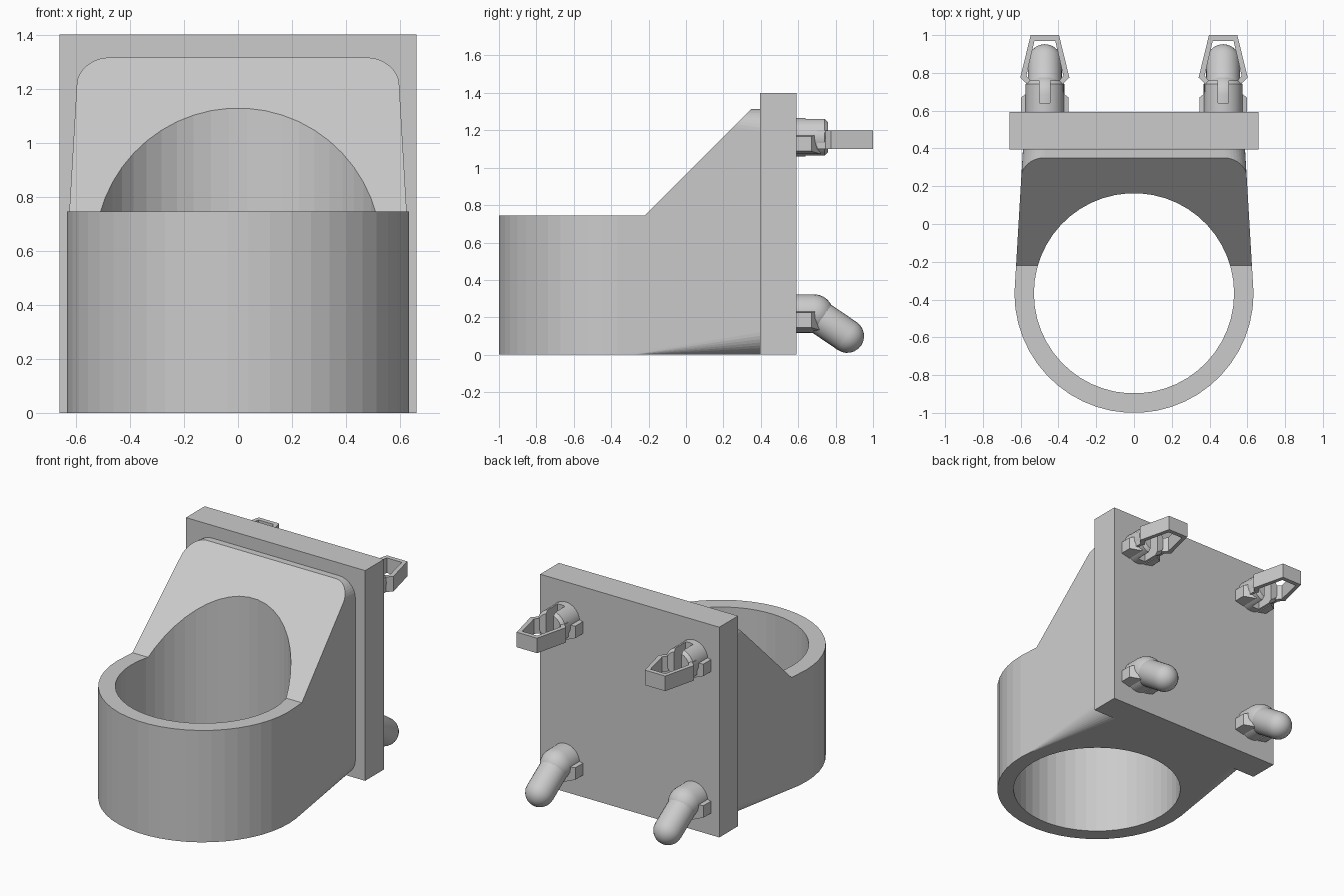
import bpy, bmesh
from math import sin, cos, pi, radians
from mathutils import Vector

if "Cube" in bpy.data.objects:
    bpy.data.objects.remove(bpy.data.objects["Cube"])


def link(name, bm):
    bmesh.ops.recalc_face_normals(bm, faces=bm.faces[:])
    me = bpy.data.meshes.new(name)
    bm.to_mesh(me)
    bm.free()
    ob = bpy.data.objects.new(name, me)
    bpy.context.collection.objects.link(ob)
    return ob


def hull(name, pts):
    bm = bmesh.new()
    for p in pts:
        bm.verts.new(p)
    res = bmesh.ops.convex_hull(bm, input=bm.verts[:])
    junk = {g for g in res["geom_interior"] + res["geom_unused"] if isinstance(g, bmesh.types.BMVert)}
    bmesh.ops.delete(bm, geom=list(junk), context='VERTS')
    bmesh.ops.dissolve_limit(bm, angle_limit=0.01, verts=bm.verts[:], edges=bm.edges[:])
    return link(name, bm)


def prism(name, pts, offset):
    bm = bmesh.new()
    f = bm.faces.new([bm.verts.new(p) for p in pts])
    ext = bmesh.ops.extrude_face_region(bm, geom=[f])["geom"]
    bmesh.ops.translate(bm, vec=offset, verts=[v for v in ext if isinstance(v, bmesh.types.BMVert)])
    return link(name, bm)


def box(name, x0, x1, y0, y1, z0, z1):
    return prism(name, [(x0, y0, z0), (x1, y0, z0), (x1, y1, z0), (x0, y1, z0)], (0, 0, z1 - z0))


def cut(ob, *cutters):
    bpy.context.view_layer.objects.active = ob
    for c in cutters:
        c.hide_render = True
        m = ob.modifiers.new("cut", 'BOOLEAN')
        m.operation, m.object, m.solver = 'DIFFERENCE', c, 'EXACT'
        bpy.ops.object.modifier_apply(modifier=m.name)
        bpy.data.objects.remove(c)


def smooth(ob):
    bpy.ops.object.select_all(action='DESELECT')
    ob.select_set(True)
    bpy.context.view_layer.objects.active = ob
    bpy.ops.object.shade_smooth_by_angle(angle=radians(30))


def ring_xy(r, y, z, n=50):
    return [(r * cos(2 * pi * i / n), y + r * sin(2 * pi * i / n), z) for i in range(n)]


def ring_xz(x, y, z, r, n=32):
    return [(x + r * cos(2 * pi * i / n), y, z + r * sin(2 * pi * i / n)) for i in range(n)]


def ball(c, axis, r, n=24):
    # rings of points around an axis, so capsule hulls come out clean
    q = Vector((0, 0, 1)).rotation_difference(Vector(axis))
    pts = [Vector(c) + q @ Vector((0, 0, s * r)) for s in (-1, 1)]
    for j in range(1, 12):
        a = pi * j / 12
        pts += [Vector(c) + q @ Vector((r * sin(a) * cos(2 * pi * i / n), r * sin(a) * sin(2 * pi * i / n),
                                        r * cos(a))) for i in range(n)]
    return pts


# wall plate
box("back_plate", -0.66, 0.66, 0.395, 0.592, 0, 1.4)

# cup blended into a rounded rectangle on the plate
CY, TOP, HW, CR = -0.367, 1.315, 0.588, 0.12
pts = ring_xy(0.633, CY, 0) + ring_xy(0.633, CY, TOP)
for y in (0.345, 0.396):
    for sx in (-1, 1):
        for zc, sz in ((CR, -1), (TOP - CR, 1)):
            for i in range(11):
                a = pi / 2 * i / 10
                pts.append((sx * (HW - CR + CR * cos(a)), y, zc + sz * CR * sin(a)))
holder = hull("cup_holder", pts)
slope = prism("slope_cutter", [(-1, -2, 0.745), (-1, -0.22, 0.745), (-1, 0.78, 1.745), (-1, -2, 1.745)], (2, 0, 0))
bore = prism("bore_cutter", ring_xy(0.53, CY, -0.2), (0, 0, 2))
cut(holder, slope, bore)


def wings(name, x, z):
    # small tapered keys on both sides of a peg root
    for side, s in (("left", -1), ("right", 1)):
        hull(f"{name}_{side}_key", [(x + s * dx, y, z + dz)
             for dx, y, h in ((0.06, 0.59, 0.055), (0.126, 0.59, 0.04), (0.126, 0.67, 0.04), (0.06, 0.72, 0.055))
             for dz in (-0.035 - h, -0.035 + h)])


for side, x in (("left", -0.472), ("right", 0.472)):
    # bent lower hook
    elbow, tip = Vector((x, 0.685, 0.22)), Vector((x, 0.862, 0.1))
    d = (tip - elbow).normalized()
    smooth(hull(f"{side}_hook_root", ring_xz(x, 0.58, 0.22, 0.103) + ball(elbow, (0, 1, 0), 0.103)))
    smooth(hull(f"{side}_hook_arm", ball(elbow, d, 0.09) + ball(tip, d, 0.09)))
    wings(f"{side}_hook", x, 0.22)

    # slotted upper peg
    peg = hull(f"{side}_clip_root", ring_xz(x, 0.58, 1.163, 0.103) + ring_xz(x, 0.74, 1.163, 0.103)
               + ring_xz(x, 0.76, 1.163, 0.085))
    cut(peg, box("slot_cutter", x - 0.028, x + 0.028, 0.64, 0.9, 0.9, 1.4))
    smooth(peg)
    wings(f"{side}_clip", x, 1.163)

    # barbed spring loop
    half = [(0.075, 1.0), (0.13, 0.775), (0.098, 0.745), (0.098, 0.70), (0.06, 0.70), (0.06, 0.74), (0.098, 0.785), (0.055, 0.97)]
    outer, inner = half[:4], half[4:]
    loop = [(u, v) for u, v in outer + inner] + [(-u, v) for u, v in (outer + inner)[::-1]]
    prism(f"{side}_clip_loop", [(x + u, v, 1.1) for u, v in loop], (0, 0, 0.1))
